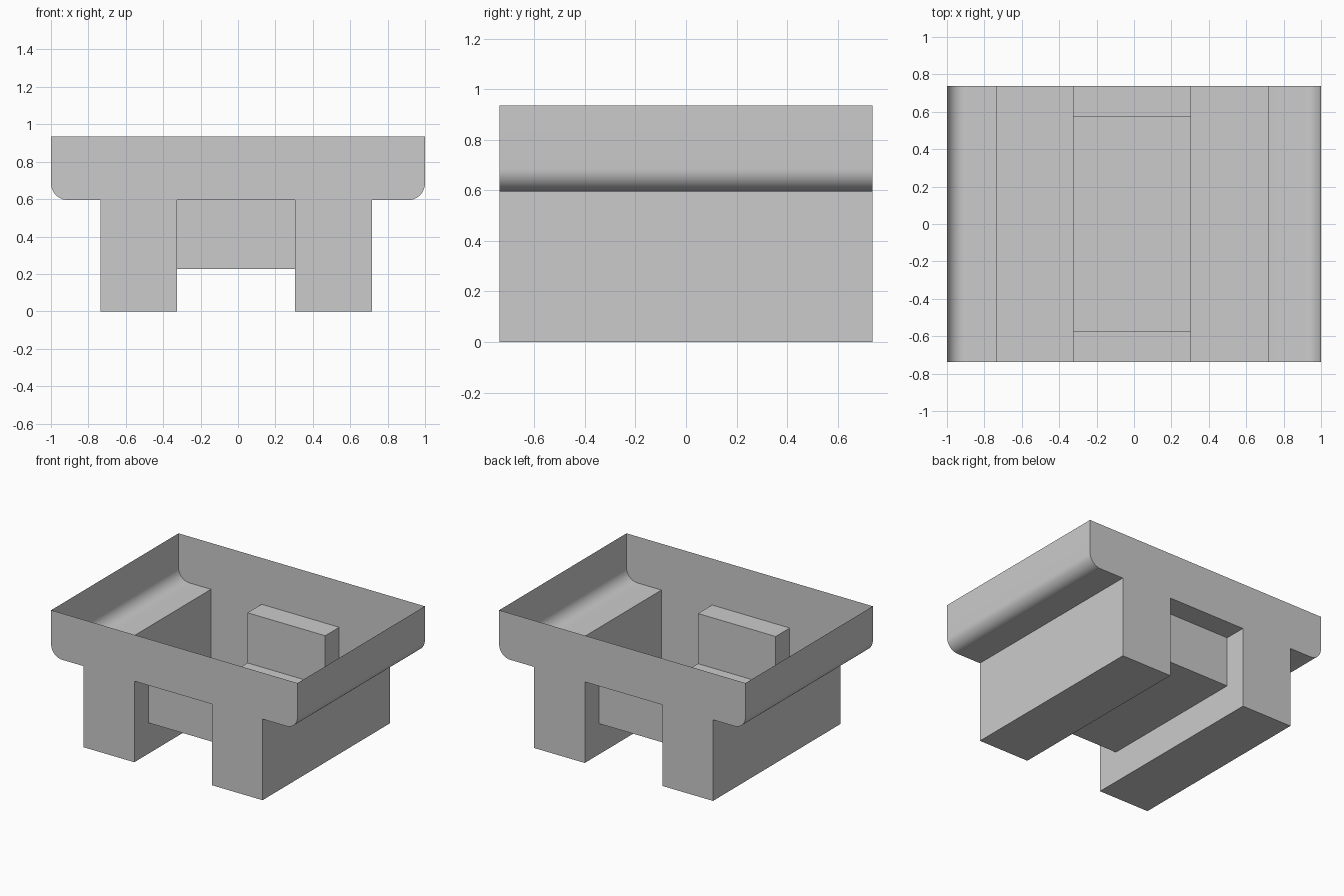
import bpy, bmesh, math

if "Cube" in bpy.data.objects:
    bpy.data.objects.remove(bpy.data.objects["Cube"])

# Main sizes
TOP, SHELF, SLAB = 0.935, 0.595, 0.227      # rim, shelf underside, centre block underside
LEG_L, LEG_R = (-0.736, -0.325), (0.305, 0.716)
HALF_Y, BLOCK_Y = 0.738, 0.575
R, SEG = 0.09, 12                           # rounded lower edge of the tray


def arc(cx, start):
    """Quarter round of the tray's lower edge, starting at the given angle."""
    angles = [math.radians(start + 90 * i / SEG) for i in range(SEG + 1)]
    return [(cx + R * math.cos(a), SHELF + R + R * math.sin(a)) for a in angles]


def section(notch_high):
    """Open cross-section from the left rim round the legs to the right rim."""
    pts = [(-1, TOP)] + arc(-1 + R, 180)
    pts += [(LEG_L[0], SHELF), (LEG_L[0], 0), (LEG_L[1], 0), (LEG_L[1], SLAB)]
    if notch_high:
        pts += [(LEG_L[1], SHELF), (LEG_R[0], SHELF)]
    pts += [(LEG_R[0], SLAB), (LEG_R[0], 0), (LEG_R[1], 0), (LEG_R[1], SHELF)]
    return pts + arc(1 - R, 270) + [(1, TOP)]


bm = bmesh.new()


def face(points):
    return bm.faces.new([bm.verts.new(p) for p in points])


def skin(pts, y0, y1):
    """Strip of faces along a cross-section between two depths."""
    for (xa, za), (xb, zb) in zip(pts, pts[1:]):
        face([(xa, y0, za), (xa, y1, za), (xb, y1, zb), (xb, y0, zb)])


# Open-topped shell: two notched ends and the deeper middle
skin(section(True), -HALF_Y, -BLOCK_Y)
skin(section(False), -BLOCK_Y, BLOCK_Y)
skin(section(True), BLOCK_Y, HALF_Y)

# End walls and the ends of the centre block
for s in (-1, 1):
    face([(x, s * HALF_Y, z) for x, z in section(True)])
    face([(x, s * BLOCK_Y, z) for x, z in
          ((LEG_L[1], SLAB), (LEG_R[0], SLAB), (LEG_R[0], SHELF), (LEG_L[1], SHELF))])

bmesh.ops.remove_doubles(bm, verts=bm.verts[:], dist=0.0005)
bmesh.ops.recalc_face_normals(bm, faces=bm.faces[:])
front = min(bm.faces, key=lambda f: f.calc_center_median().y)
if front.normal.y > 0:
    bmesh.ops.reverse_faces(bm, faces=bm.faces[:])

mesh = bpy.data.meshes.new("open_tray_on_legs")
bm.to_mesh(mesh)
bm.free()
obj = bpy.data.objects.new("open_tray_on_legs", mesh)
bpy.context.collection.objects.link(obj)

# Single plain grey
grey = bpy.data.materials.new("light grey")
grey.diffuse_color = (0.6, 0.6, 0.6, 1)
grey.use_nodes = True
grey.node_tree.nodes["Principled BSDF"].inputs["Base Color"].default_value = grey.diffuse_color
mesh.materials.append(grey)

# Smooth rounds, sharp corners
bpy.context.view_layer.objects.active = obj
obj.select_set(True)
bpy.ops.object.shade_smooth_by_angle(angle=math.radians(30))
